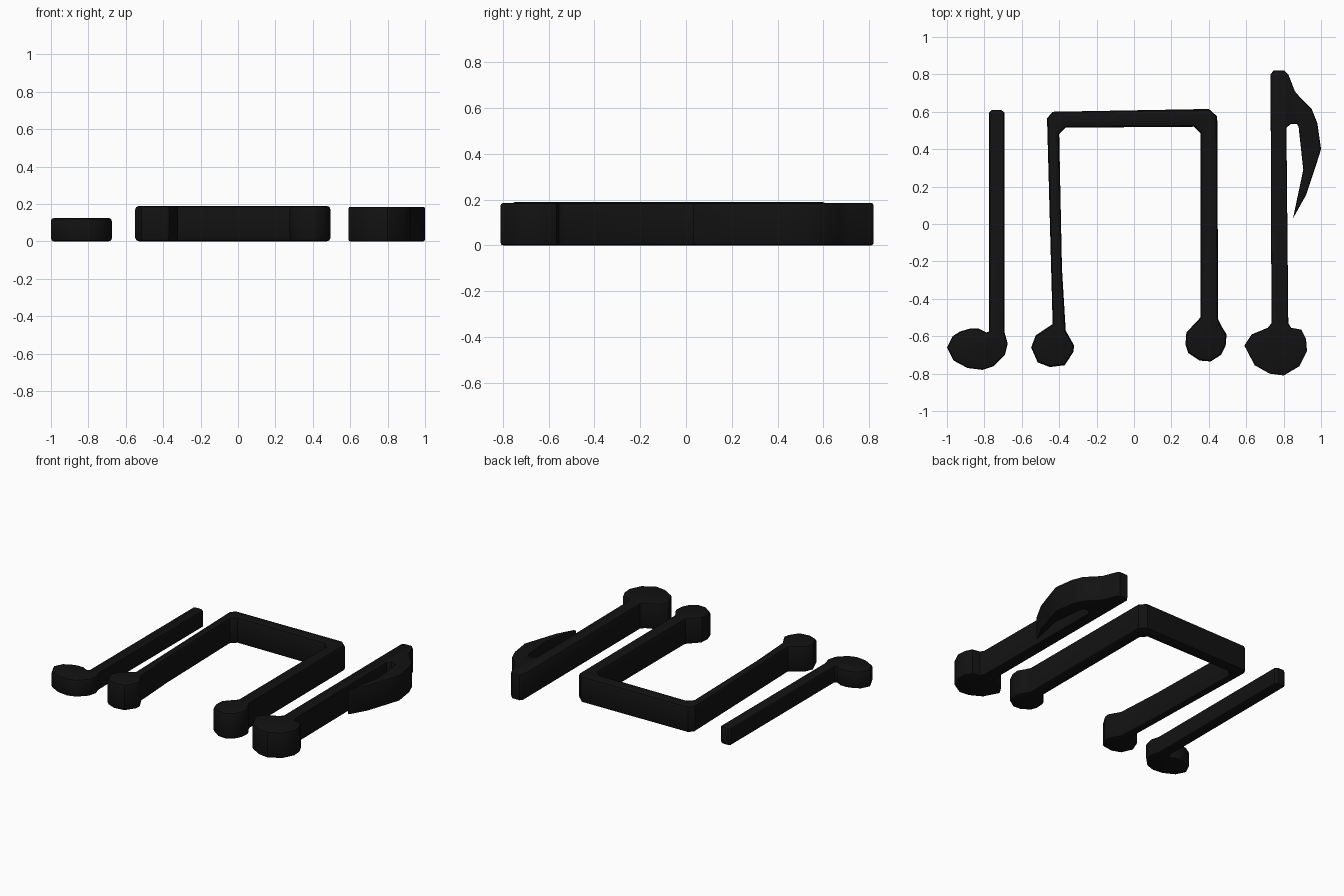
import bpy, bmesh, math

if "Cube" in bpy.data.objects:
    bpy.data.objects.remove(bpy.data.objects["Cube"])

black = bpy.data.materials.new("black")
black.diffuse_color = (0.006, 0.006, 0.006, 1)
black.use_nodes = True
black.node_tree.nodes["Principled BSDF"].inputs["Base Color"].default_value = black.diffuse_color


def slab(name, outline, height, chamfer):
    """Extrude a plan outline upward and chamfer its top and bottom rims."""
    bm = bmesh.new()
    base = bm.faces.new([bm.verts.new((x, y, 0)) for x, y in outline])
    top = bmesh.ops.extrude_face_region(bm, geom=[base], use_keep_orig=True)
    verts = [g for g in top["geom"] if isinstance(g, bmesh.types.BMVert)]
    bmesh.ops.translate(bm, verts=verts, vec=(0, 0, height))
    bmesh.ops.recalc_face_normals(bm, faces=bm.faces)
    rims = [e for e in bm.edges if abs(e.verts[0].co.z - e.verts[1].co.z) < 1e-5]
    bmesh.ops.bevel(bm, geom=rims, offset=chamfer, segments=2, profile=0.5,
                    affect='EDGES', clamp_overlap=False)
    bmesh.ops.recalc_face_normals(bm, faces=bm.faces)
    mesh = bpy.data.meshes.new(name)
    bm.to_mesh(mesh)
    bm.free()
    mesh.materials.append(black)
    obj = bpy.data.objects.new(name, mesh)
    bpy.context.collection.objects.link(obj)
    bpy.ops.object.select_all(action='DESELECT')
    obj.select_set(True)
    bpy.context.view_layer.objects.active = obj
    bpy.ops.object.shade_smooth_by_angle(angle=math.radians(35))
    return obj


# Thin plain note: stem, then oval head
slab("quarter_note", [
    (-.775, -.575), (-.775, .595), (-.76, .61), (-.71, .61), (-.692, .595),
    (-.692, -.58), (-.675, -.64), (-.69, -.70), (-.75, -.76), (-.81, -.78),
    (-.89, -.77), (-.965, -.73), (-1, -.66), (-.97, -.60), (-.93, -.575),
    (-.88, -.56), (-.83, -.56), (-.79, -.58)], .125, .015)

# Two stems joined by a beam, each with a round head
right_head = [
    (.45, -.51), (.47, -.55), (.495, -.59), (.49, -.65), (.465, -.70),
    (.41, -.735), (.35, -.73), (.29, -.69), (.275, -.645), (.28, -.58), (.355, -.50)]
left_head = [
    (-.385, -.24), (-.365, -.57), (-.32, -.65), (-.325, -.685), (-.37, -.755),
    (-.45, -.765), (-.515, -.74), (-.55, -.66), (-.525, -.595), (-.435, -.535)]
outer_beam = [(-.465, .565), (-.435, .60), (.40, .615), (.445, .575)]
inner_beam = [(.355, .485), (.32, .52), (-.365, .515), (-.40, .48)]
slab("beamed_notes", outer_beam + right_head + inner_beam + left_head, .19, .02)

# Single note with a curved flag
flag = [
    (.73, .80), (.745, .82), (.805, .82), (.825, .80), (.86, .71), (.89, .675),
    (.95, .615), (.98, .54), (1, .40), (.975, .32), (.92, .155), (.85, .03),
    (.905, .29), (.88, .52), (.87, .535), (.84, .535), (.815, .515)]
head = [
    (.825, -.53), (.84, -.555), (.895, -.565), (.92, -.615), (.925, -.68),
    (.885, -.76), (.80, -.81), (.725, -.80), (.645, -.755), (.59, -.65),
    (.63, -.59), (.715, -.555), (.735, -.53)]
slab("flagged_note", flag + head, .185, .01)
